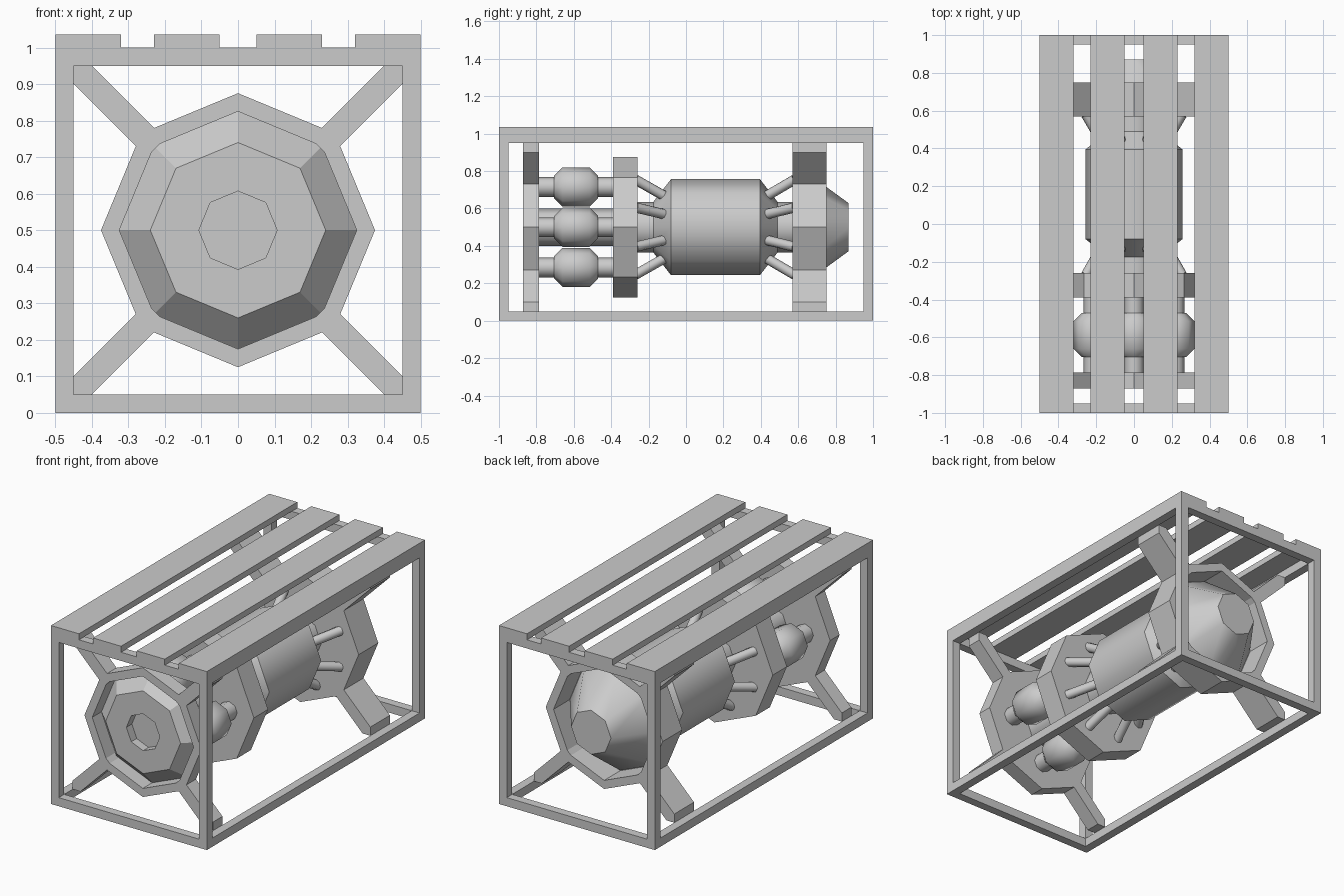
import bpy, bmesh, math
from mathutils import Vector, Matrix

if "Cube" in bpy.data.objects:
    bpy.data.objects.remove(bpy.data.objects["Cube"])

CZ = 0.5  # height of the engine axis


def finish(bm, name, smooth=False):
    bmesh.ops.recalc_face_normals(bm, faces=bm.faces)
    me = bpy.data.meshes.new(name)
    bm.to_mesh(me)
    bm.free()
    ob = bpy.data.objects.new(name, me)
    bpy.context.collection.objects.link(ob)
    if smooth:
        bpy.ops.object.select_all(action='DESELECT')
        bpy.context.view_layer.objects.active = ob
        ob.select_set(True)
        bpy.ops.object.shade_smooth_by_angle(angle=math.radians(45.5))
    return ob


def box(name, x0, x1, y0, y1, z0, z1):
    bm = bmesh.new()
    m = Matrix.Translation(((x0 + x1) / 2, (y0 + y1) / 2, (z0 + z1) / 2))
    bmesh.ops.create_cube(bm, size=1, matrix=m @ Matrix.Diagonal((x1 - x0, y1 - y0, z1 - z0, 1)))
    return finish(bm, name)


def lathe(name, profile, cx=0, cz=CZ, smooth=True, n=8):
    """Spin (y, radius) points around an axis parallel to y, capping both ends."""
    bm = bmesh.new()
    rings = []
    for y, r in profile:
        rings.append([bm.verts.new((cx + r * math.cos(2 * math.pi * k / n), y,
                                    cz + r * math.sin(2 * math.pi * k / n))) for k in range(n)])
    for a, b in zip(rings, rings[1:]):
        for k in range(n):
            j = (k + 1) % n
            bm.faces.new((a[k], a[j], b[j], b[k]))
    bm.faces.new(rings[0])
    bm.faces.new(rings[-1])
    return finish(bm, name, smooth)


def rod(name, p, q, r):
    bm = bmesh.new()
    p, q = Vector(p), Vector(q)
    m = Matrix.Translation((p + q) / 2) @ (q - p).to_track_quat('Z', 'Y').to_matrix().to_4x4()
    bmesh.ops.create_cone(bm, cap_ends=True, segments=8, radius1=r, radius2=r,
                          depth=(q - p).length, matrix=m)
    return finish(bm, name, True)


def brace(name, sx, sz, y0, y1):
    bm = bmesh.new()
    pts = [(0.20, 0.25), (0.40, 0.45), (0.45, 0.45), (0.45, 0.40), (0.25, 0.20)]
    face = bm.faces.new([bm.verts.new((sx * x, y0, CZ + sz * z)) for x, z in pts])
    ext = bmesh.ops.extrude_face_region(bm, geom=[face])
    bmesh.ops.translate(bm, vec=(0, y1 - y0, 0),
                        verts=[v for v in ext['geom'] if isinstance(v, bmesh.types.BMVert)])
    return finish(bm, name)


# Open box frame
for s in (-1, 1):
    xa, xb = sorted((s * 0.45, s * 0.5))
    ya, yb = sorted((s * 0.95, s))
    for z in (0, 0.95):
        box("frame_long_rail", xa, xb, -1, 1, z, z + 0.05)
        box("frame_cross_rail", -0.45, 0.45, ya, yb, z, z + 0.05)
    for t in (-1, 1):
        yc, yd = sorted((t * 0.95, t))
        box("frame_post", xa, xb, yc, yd, 0.05, 0.95)

# Roof slats
for x0, x1 in ((-0.5, -0.32), (-0.23, -0.05), (0.05, 0.23), (0.32, 0.5)):
    box("roof_slat", x0, x1, -1, 1, 1.0, 1.035)

# Front mount with intake nose, middle plate, rear mount with exhaust cone
front = [(-0.785, 0.375), (-0.872, 0.375), (-0.872, 0.325), (-0.787, 0.325),
         (-0.87, 0.24), (-0.87, 0.107), (-0.82, 0.107)]
lathe("front_mount", front, smooth=False)
lathe("front_nose", [(-0.786, 0.324), (-0.87, 0.24), (-0.87, 0.107), (-0.82, 0.107)])
lathe("middle_plate", [(-0.39, 0.375), (-0.26, 0.375)], smooth=False)
rear = [(0.57, 0.375), (0.75, 0.375), (0.75, 0.325), (0.603, 0.325)]
lathe("rear_mount", rear, smooth=False)
lathe("exhaust_cone", [(0.6, 0.325), (0.87, 0.128)])

# Diagonal braces
for sx in (-1, 1):
    for sz in (-1, 1):
        brace("front_brace", sx, sz, -0.872, -0.785)
        brace("rear_brace", sx, sz, 0.57, 0.75)

# Main body with tapered ends and necks
lathe("main_body", [(-0.27, 0.135), (-0.175, 0.135), (-0.08, 0.257), (0.395, 0.257),
                    (0.49, 0.135), (0.58, 0.135)])

# Slanted pipes joining the body to the plates
for k in range(8):
    a = math.radians(22.5 + 45 * k)
    c, s = math.cos(a), math.sin(a)
    for y0, y1 in ((-0.27, -0.115), (0.58, 0.43)):
        rod("slanted_pipe", (c * 0.275, y0, CZ + s * 0.275), (c * 0.18, y1, CZ + s * 0.18), 0.027)

# Central shaft and four small tanks
lathe("central_shaft", [(-0.79, 0.1), (-0.38, 0.1)])
for k in range(4):
    cx = 0.215 * math.cos(k * math.pi / 2)
    cz = CZ + 0.215 * math.sin(k * math.pi / 2)
    lathe("small_tank", [(-0.79, 0.053), (-0.705, 0.053), (-0.705, 0.06), (-0.66, 0.105),
                         (-0.515, 0.105), (-0.47, 0.06), (-0.47, 0.053), (-0.38, 0.053)], cx, cz)
